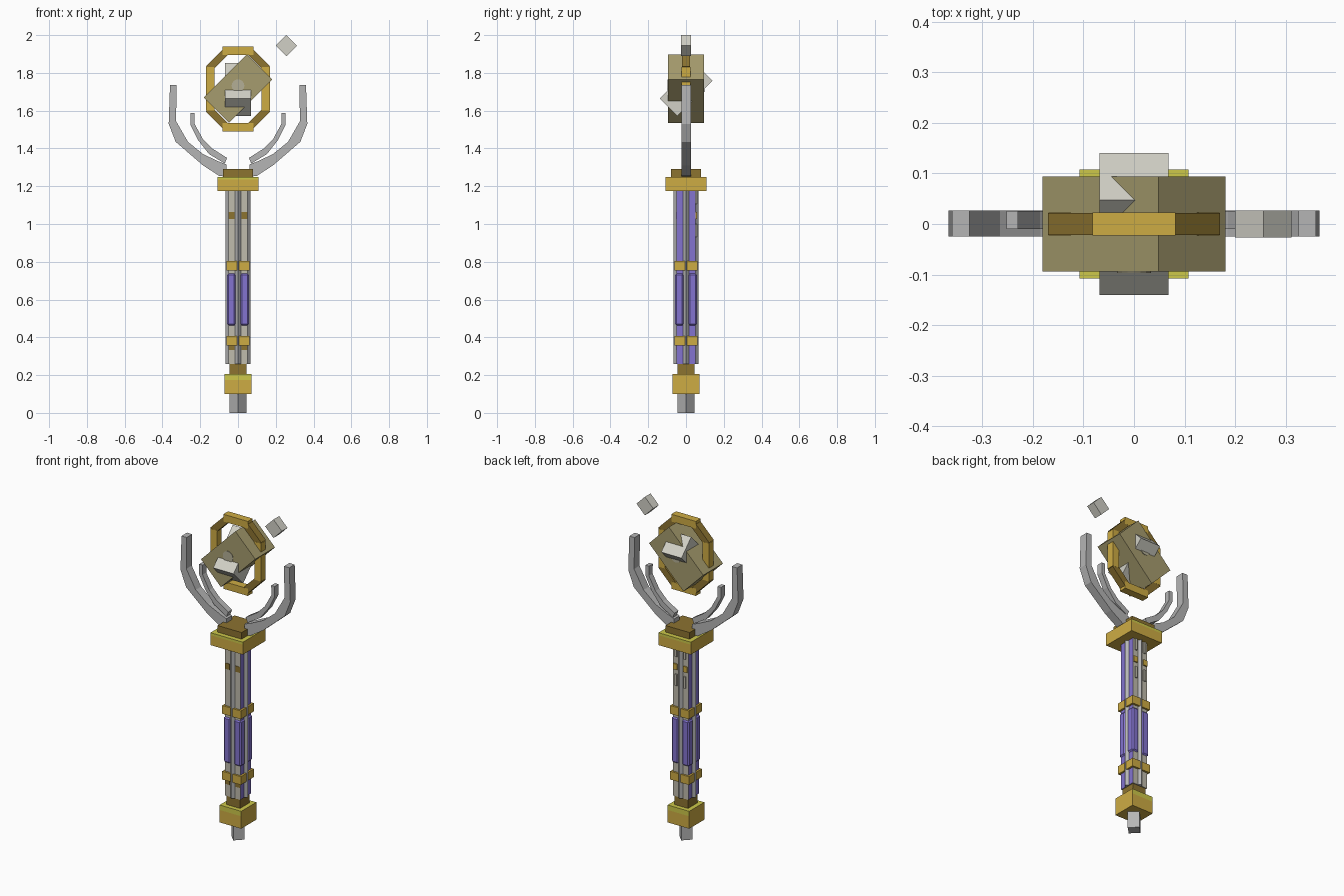
import bpy, bmesh
from math import radians, sqrt
from mathutils import Matrix

if "Cube" in bpy.data.objects:
    bpy.data.objects.remove(bpy.data.objects["Cube"], do_unlink=True)


def material(name, rgb):
    lin = [((c / 255 + 0.055) / 1.055) ** 2.4 for c in rgb] + [1]
    m = bpy.data.materials.new(name)
    m.use_nodes = True
    m.diffuse_color = lin
    m.node_tree.nodes["Principled BSDF"].inputs["Base Color"].default_value = lin
    return m


GOLD = material("gold", (206, 172, 68))
DARK = material("dark_gold", (140, 115, 48))
YELLOW = material("yellow", (205, 200, 74))
GREY = material("grey", (181, 181, 181))
BEIGE = material("beige", (192, 188, 174))
PURPLE = material("purple", (132, 116, 208))
OLIVE = material("olive", (166, 156, 110))
PALE = material("pale_stone", (209, 208, 198))
SPOT = material("pale_olive", (180, 175, 150))


def finish(name, bm, mat, side_mat=None):
    """Make the object; faces turned to the sides may take a second material."""
    bmesh.ops.recalc_face_normals(bm, faces=bm.faces)
    bm.normal_update()
    mesh = bpy.data.meshes.new(name)
    mesh.materials.append(mat)
    if side_mat:
        mesh.materials.append(side_mat)
        for f in bm.faces:
            f.material_index = int(abs(f.normal.x) > 0.5)
    bm.to_mesh(mesh)
    bm.free()
    obj = bpy.data.objects.new(name, mesh)
    bpy.context.collection.objects.link(obj)
    return obj


def box(name, center, size, mat, side_mat=None, angle=0, axis="Y", bevel=0):
    bm = bmesh.new()
    m = Matrix.Translation(center) @ Matrix.Rotation(radians(angle), 4, axis)
    bmesh.ops.create_cube(bm, size=1, matrix=m @ Matrix.Diagonal((*size, 1)))
    if bevel:
        bmesh.ops.bevel(bm, geom=bm.edges[:], offset=bevel, segments=1, affect="EDGES")
    return finish(name, bm, mat, side_mat)


def slab(name, half, z0, z1, mat, side_mat=None):
    return box(name, (0, 0, (z0 + z1) / 2), (2 * half, 2 * half, z1 - z0), mat, side_mat)


def diamond(name, half, z0, z1, mat):
    side = half * sqrt(2)
    return box(name, (0, 0, (z0 + z1) / 2), (side, side, z1 - z0), mat, angle=45, axis="Z")


def claw(name, outer, inner, y0, y1, sign):
    """Extrude a bent strip between an outer and an inner edge."""
    bm = bmesh.new()
    rows = [[bm.verts.new((sign * x, y, z)) for (x, z), y in
             ((o, y0), (i, y0), (i, y1), (o, y1))] for o, i in zip(outer, inner)]
    for a, b in zip(rows, rows[1:]):
        for k in range(4):
            bm.faces.new((a[k], a[(k + 1) % 4], b[(k + 1) % 4], b[k]))
    bm.faces.new(rows[0])
    bm.faces.new(rows[-1])
    return finish(name, bm, GREY)


# Foot and pommel
diamond("foot", 0.045, 0, 0.12, GREY)
slab("pommel", 0.072, 0.1, 0.175, GOLD)
slab("pommel_rim", 0.072, 0.175, 0.205, YELLOW, GOLD)
slab("pommel_neck", 0.045, 0.205, 0.262, DARK)

# Shaft core with four corner pillars
diamond("shaft_core", 0.066, 0.26, 1.18, GREY)
for sx in (-1, 1):
    for sy in (-1, 1):
        p = 0.033
        box("pillar", (sx * p, sy * p, 0.72), (0.035, 0.035, 0.92), BEIGE, PURPLE)
        box("grip", (sx * 0.035, sy * 0.035, 0.6), (0.046, 0.046, 0.275), PURPLE, bevel=0.008)
        for z in (0.383, 0.78):
            box("band", (sx * 0.034, sy * 0.034, z), (0.056, 0.056, 0.05), GOLD)
    # Small inlays on the front and raised trim on the back
    for z in (0.35, 1.045):
        box("front_inlay", (sx * 0.034, -0.051, z), (0.03, 0.004, 0.035), DARK)
    box("back_stud", (sx * 0.034, 0.053, 1.045), (0.026, 0.01, 0.035), GOLD)
    for z in (0.965, 1.14):
        box("back_trim", (sx * 0.03, 0.053, z), (0.014, 0.008, 0.07), BEIGE)

# Collar
slab("collar", 0.108, 1.175, 1.235, GOLD)
slab("collar_rim", 0.108, 1.235, 1.25, YELLOW, GOLD)
slab("collar_cap", 0.08, 1.25, 1.29, DARK)

# Claws
big_outer = [(0.06, 1.25), (0.1, 1.255), (0.185, 1.31), (0.33, 1.435), (0.367, 1.53), (0.36, 1.735)]
big_inner = [(0.06, 1.315), (0.1, 1.33), (0.185, 1.37), (0.265, 1.435), (0.328, 1.545), (0.325, 1.735)]
small_outer = [(0.07, 1.32), (0.153, 1.37), (0.212, 1.445), (0.252, 1.525), (0.252, 1.588)]
small_inner = [(0.058, 1.35), (0.137, 1.4), (0.186, 1.45), (0.23, 1.53), (0.229, 1.588)]
for sign, side in ((1, "left"), (-1, "right")):
    claw(side + "_large_claw", big_outer, big_inner, -0.025, 0.027, sign)
    claw(side + "_small_claw", small_outer, small_inner, -0.01, 0.026, sign)

# Eight-sided ring
mid = 1.715
for s in (-1, 1):
    box("ring_level_bar", (0, 0, mid + s * 0.203), (0.164, 0.046, 0.044), GOLD)
    box("ring_upright_bar", (s * 0.147, 0, mid), (0.044, 0.046, 0.23), GOLD)
    for t in (-1, 1):
        box("ring_corner_bar", (s * 0.112, 0, mid + t * 0.15), (0.125, 0.044, 0.04), DARK,
            angle=45 * s * t)

# Crystal core: two crossed tilted blocks with a round spot front and back
box("core_block", (0, 0, 1.717), (0.325, 0.188, 0.188), OLIVE, angle=-45)
box("cross_block", (0, 0, 1.712), (0.136, 0.265, 0.131), PALE, angle=45, axis="X")
for s in (-1, 1):
    bm = bmesh.new()
    bmesh.ops.create_cone(bm, cap_ends=True, segments=16, radius1=0.034, radius2=0.034, depth=0.004,
                          matrix=Matrix.Translation((0, s * 0.095, 1.732))
                          @ Matrix.Rotation(radians(90), 4, "X"))
    finish("core_spot", bm, SPOT)

# Loose shard
box("floating_shard", (0.256, 0, 1.944), (0.079, 0.054, 0.079), PALE, angle=45)
